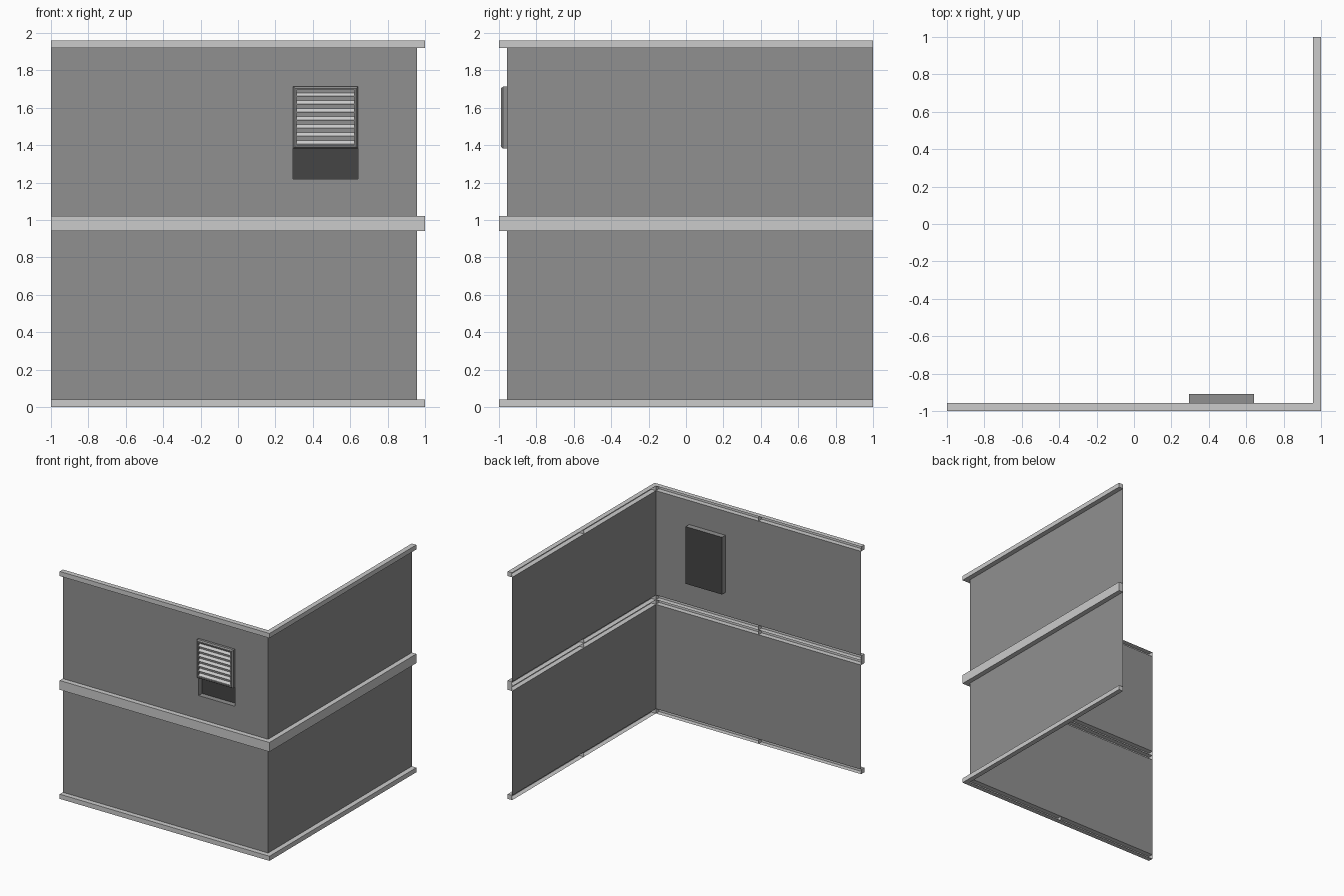
import bpy, bmesh

if "Cube" in bpy.data.objects:
    bpy.data.objects.remove(bpy.data.objects["Cube"])

W = 0.957            # wall plane offset
M = 0.98             # height of one storey module
T = 0.04             # trim height
HX0, HX1, HZ0, HZ1 = 0.295, 0.641, 1.22, 1.713   # window opening


def material(name, v):
    m = bpy.data.materials.new(name)
    m.diffuse_color = (v, v, v, 1)
    m.use_nodes = True
    m.node_tree.nodes["Principled BSDF"].inputs["Base Color"].default_value = m.diffuse_color
    return m


wall_mat = material("wall_grey", 0.28)
dark_mat = material("recess_dark", 0.06)
trim_mat = material("trim_grey", 0.6)


def finish(name, bm, mat, side=False):
    """Make an object; side=True reflects it onto the right-hand wall."""
    if side:
        for v in bm.verts:
            v.co.x, v.co.y = -v.co.y, -v.co.x
        bmesh.ops.reverse_faces(bm, faces=bm.faces)
    me = bpy.data.meshes.new(name)
    bm.to_mesh(me)
    bm.free()
    me.materials.append(mat)
    ob = bpy.data.objects.new(name, me)
    bpy.context.collection.objects.link(ob)
    return ob


def quad(bm, *pts):
    return bm.faces.new([bm.verts.new(p) for p in pts])


def panel(bm, x0, x1, z0, z1, y=-W):
    quad(bm, (x0, y, z0), (x1, y, z0), (x1, y, z1), (x0, y, z1))


def box(bm, x0, x1, y0, y1, z0, z1, back=True):
    """Box with an optional open back (+y)."""
    v = bmesh.ops.create_cube(bm, size=1)["verts"]
    for p in v:
        p.co = (x1 if p.co.x > 0 else x0, y1 if p.co.y > 0 else y0,
                z1 if p.co.z > 0 else z0)
    if not back:
        faces = {f for p in v for f in p.link_faces}
        kill = [f for f in faces if all(abs(p.co.y - y1) < 1e-6 for p in f.verts)]
        bmesh.ops.delete(bm, geom=kill, context='FACES_ONLY')


levels = [(0, T), (M - T, M), (M, M + T), (2 * M - T, 2 * M)]
mid = (W - 1) / 2

for side in (False, True):
    tag = "right" if side else "front"
    # thin wall panels, the front upper one with an opening
    bm = bmesh.new()
    panel(bm, -1, W, T, M - T)
    if side:
        panel(bm, -1, W, M + T, 2 * M - T)
    else:
        panel(bm, -1, HX0, M + T, 2 * M - T)
        panel(bm, HX1, W, M + T, 2 * M - T)
        panel(bm, HX0, HX1, M + T, HZ0)
        panel(bm, HX0, HX1, HZ1, 2 * M - T)
    finish(tag + "_wall", bm, wall_mat, side)
    # trim rails, hollow at the back, two lengths per wall
    bm = bmesh.new()
    for z0, z1 in levels:
        box(bm, -1, mid, -1, -W, z0, z1, back=False)
        box(bm, mid, W, -1, -W, z0, z1, back=False)
    finish(tag + "_trim", bm, trim_mat, side)

# corner trim blocks
bm = bmesh.new()
for z0, z1 in levels:
    box(bm, W, 1, -1, -W, z0, z1)
finish("corner_trim", bm, trim_mat)

# window recess behind the front wall: tray sides and dark pane
D = -0.91
bm = bmesh.new()
box(bm, HX0, HX1, -W, D, HZ0, HZ1)
ends = [f for f in bm.faces if abs(f.normal.y) > 0.9 or
        len({round(v.co.y, 4) for v in f.verts}) == 1]
bmesh.ops.delete(bm, geom=ends, context='FACES_ONLY')
finish("window_recess", bm, wall_mat)
bm = bmesh.new()
panel(bm, HX0, HX1, HZ0, HZ1, D)
finish("window_pane", bm, dark_mat)

# half-raised shutter: chamfered frame with a sunken centre
SZ0 = 1.382
bm = bmesh.new()
prev = None
for inset, y in [(0, -W), (0, -0.978), (0.009, -0.989), (0.019, -0.989), (0.019, -0.971)]:
    x0, x1, z0, z1 = HX0 + inset, HX1 - inset, SZ0 + inset, HZ1 - inset
    ring = [bm.verts.new(p) for p in
            ((x0, y, z0), (x1, y, z0), (x1, y, z1), (x0, y, z1))]
    if prev:
        for i in range(4):
            j = (i + 1) % 4
            bm.faces.new((prev[i], prev[j], ring[j], ring[i]))
    prev = ring
bm.faces.new(prev)
finish("shutter_frame", bm, wall_mat)

# sloping shutter slats
bm = bmesh.new()
xa, xb = HX0 + 0.019, HX1 - 0.019
count, pitch = 7, 0.0425
for i in range(count):
    z = SZ0 + 0.021 + i * pitch
    prof = [(-0.971, z), (-0.987, z), (-0.987, z + 0.004), (-0.971, z + 0.022)]
    a = [bm.verts.new((xa, y, h)) for y, h in prof]
    b = [bm.verts.new((xb, y, h)) for y, h in prof]
    for k in range(4):
        n = (k + 1) % 4
        bm.faces.new((a[k], a[n], b[n], b[k]))
    bm.faces.new(a[::-1])
    bm.faces.new(b)
bmesh.ops.recalc_face_normals(bm, faces=bm.faces)
finish("shutter_slats", bm, trim_mat)
